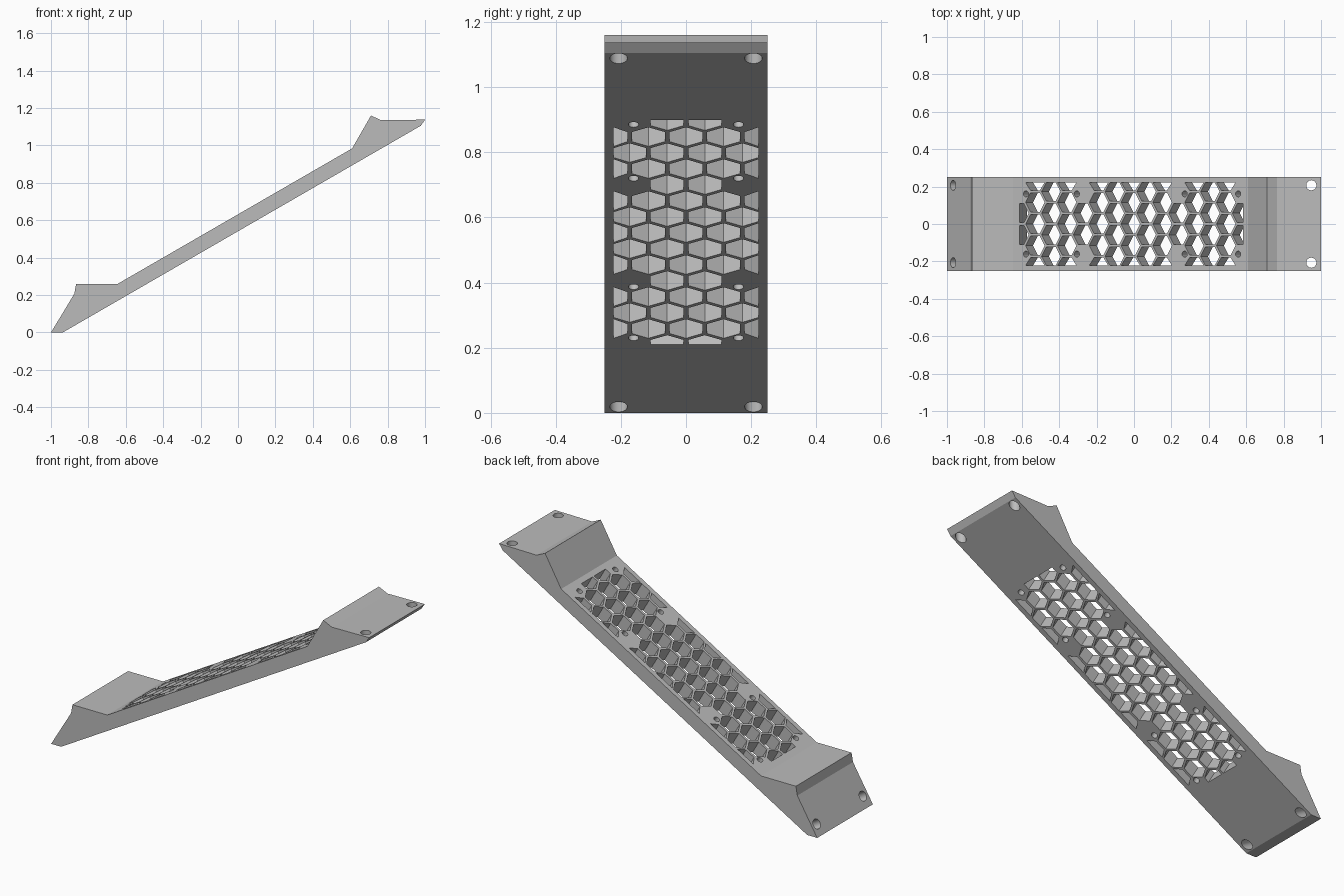
import bpy, bmesh, math
from mathutils import Matrix, Vector
from mathutils.geometry import delaunay_2d_cdt

cube = bpy.data.objects.get("Cube")
if cube:
    bpy.data.objects.remove(cube, do_unlink=True)

COLOUR = (0.5, 0.5, 0.5, 1)
grey = bpy.data.materials.new("plain grey")
grey.use_nodes = True
grey.diffuse_color = COLOUR
grey.node_tree.nodes["Principled BSDF"].inputs["Base Color"].default_value = COLOUR

HALF_WIDTH = 0.25
TILT = math.radians(30)
FOOT_X = -0.937          # where the sloping underside meets the ground

# Side profile of the bar and its end pads; side i runs from point i to the next
PROFILE = [(-1, 0), (FOOT_X, 0), (0.978, 1.1057), (1, 1.138), (0.765, 1.135),
           (0.711, 1.16), (0.61, 0.984), (-0.647, 0.258), (-0.866, 0.258), (-0.875, 0.207)]
CORNERS = [Vector((x, 0, z)) for x, z in PROFILE]
COUNT = len(CORNERS)
UNDERSIDE, UPPER_PAD, SLOPE_TOP, LOWER_PAD = 1, 3, 6, 9

bm = bmesh.new()
front = [bm.verts.new((p.x, -HALF_WIDTH, p.z)) for p in CORNERS]
back = [bm.verts.new((p.x, HALF_WIDTH, p.z)) for p in CORNERS]
bm.faces.new(front)
bm.faces.new(back)
rings = {i: [] for i in range(COUNT)}     # hole rims on each side of the profile


def direction(side):
    return (CORNERS[(side + 1) % COUNT] - CORNERS[side]).normalized()


def add_hole(outline, matrix, far_side):
    """Carry an outline along its local z to both surfaces and wall it in."""
    axis = matrix.to_3x3() @ Vector((0, 0, 1))
    rims = []
    for side in (UNDERSIDE, far_side):
        d = direction(side)
        normal = Vector((-d.z, 0, d.x))
        rim = []
        for x, y in outline:
            p = matrix @ Vector((x, y, 0))
            t = (CORNERS[side] - p).dot(normal) / axis.dot(normal)
            rim.append(bm.verts.new(p + axis * t))
        rings[side].append(rim)
        rims.append(rim)
    low, high = rims
    for i in range(len(low)):
        bm.faces.new((low[i - 1], low[i], high[i], high[i - 1]))


def fill_side(side):
    """Fill one flat side of the bar around its holes."""
    nxt = (side + 1) % COUNT
    loops = [[front[side], front[nxt], back[nxt], back[side]]] + rings[side]
    if len(loops) == 1:
        bm.faces.new(loops[0])
        return
    d = direction(side)
    verts, owner, edges = [], [], []
    for number, loop in enumerate(loops):
        start = len(verts)
        edges += [(start + i, start + (i + 1) % len(loop)) for i in range(len(loop))]
        verts += loop
        owner += [number] * len(loop)
    flat = [Vector(((v.co - CORNERS[side]).dot(d), v.co.y)) for v in verts]
    result = delaunay_2d_cdt(flat, edges, [], 0, 1e-6)
    original = [ids[0] for ids in result[3]]
    for tri in result[2]:
        ids = [original[i] for i in tri]
        # a triangle touching only one rim lies inside that hole
        if len({owner[i] for i in ids}) > 1:
            bm.faces.new([verts[i] for i in ids])


def circle(cx, cy, r, n=32):
    return [(cx + r * math.cos(math.tau * i / n), cy + r * math.sin(math.tau * i / n))
            for i in range(n)]


# Honeycomb vent, trimmed to a rectangle; local x runs up the slope
slope = Matrix.Translation((FOOT_X, 0, 0)) @ Matrix.Rotation(-TILT, 4, 'Y')
PITCH, ROW, RADIUS = 0.1155, 0.0982, 0.0585
S_MIN, S_MAX, Y_MAX = 0.42, 1.80, 0.222
MIDDLE = 1.106
for row in range(-7, 8):
    columns = (-2, -1, 0, 1, 2) if row % 2 == 0 else (-1.5, -0.5, 0.5, 1.5)
    for col in columns:
        # leave solid spots beside the screw holes
        if abs(col) == 1.5 and abs(row) in (3, 7):
            continue
        hexagon = circle(MIDDLE + row * ROW, col * PITCH, RADIUS, 6)
        add_hole([(min(max(s, S_MIN), S_MAX), min(max(y, -Y_MAX), Y_MAX))
                  for s, y in hexagon], slope, SLOPE_TOP)

# Small screw holes around the vent and large ones in the end pads
lower_pad = Matrix.Translation((-0.968, 0, 0.055)) @ Matrix.Rotation(-math.pi / 3, 4, 'Y')
upper_pad = Matrix.Translation((0.948, 0, 1.11))
for sign in (-1, 1):
    for z in (0.23, 0.387, 0.72, 0.885):
        add_hole(circle(z / math.sin(TILT), sign * 0.161, 0.016), slope, SLOPE_TOP)
    add_hole(circle(0, sign * 0.207, 0.027), lower_pad, LOWER_PAD)
    add_hole(circle(0, sign * 0.207, 0.027), upper_pad, UPPER_PAD)

for side in range(COUNT):
    fill_side(side)

# Finished bar
bmesh.ops.recalc_face_normals(bm, faces=bm.faces)
mesh = bpy.data.meshes.new("sloped_vent_bracket")
bm.to_mesh(mesh)
bm.free()
mesh.materials.append(grey)
bar = bpy.data.objects.new("sloped_vent_bracket", mesh)
bpy.context.collection.objects.link(bar)
bpy.ops.object.select_all(action='DESELECT')
bar.select_set(True)
bpy.context.view_layer.objects.active = bar
bpy.ops.object.shade_smooth_by_angle(angle=math.radians(20))
